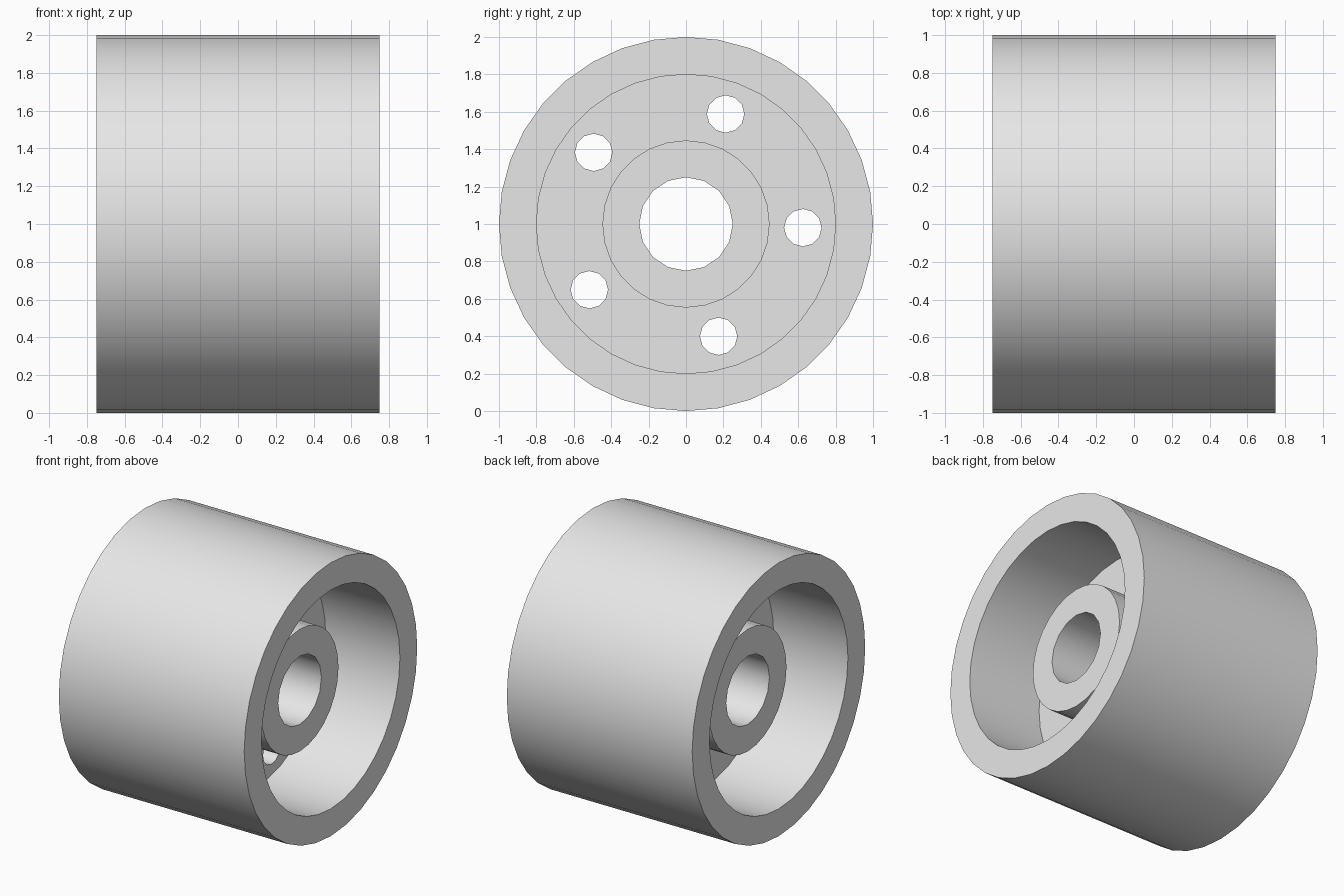
import bpy, math

if "Cube" in bpy.data.objects:
    bpy.data.objects.remove(bpy.data.objects["Cube"])

grey = bpy.data.materials.new("plain grey")
grey.diffuse_color = (0.8, 0.8, 0.8, 1)
grey.use_nodes = True
grey.node_tree.nodes["Principled BSDF"].inputs["Base Color"].default_value = grey.diffuse_color


def cylinder(name, radius, length, sides, y=0.0, z=1.0):
    """Cylinder lying along the x axis."""
    bpy.ops.mesh.primitive_cylinder_add(vertices=sides, radius=radius, depth=length,
                                        location=(0, y, z), rotation=(0, math.pi / 2, 0))
    ob = bpy.context.object
    ob.name = name
    ob.data.materials.append(grey)
    return ob


def cut(ob, cutters):
    """Subtract the cutters, bake the result and shade it smooth with sharp edges."""
    for c in cutters:
        m = ob.modifiers.new("cut", 'BOOLEAN')
        m.operation = 'DIFFERENCE'
        m.solver = 'EXACT'
        m.object = c
    bpy.context.view_layer.update()
    mesh = bpy.data.meshes.new_from_object(
        ob.evaluated_get(bpy.context.evaluated_depsgraph_get()))
    ob.modifiers.clear()
    ob.data = mesh
    for c in cutters:
        bpy.data.objects.remove(c, do_unlink=True)
    bpy.ops.object.select_all(action='DESELECT')
    ob.select_set(True)
    bpy.context.view_layer.objects.active = ob
    bpy.ops.object.shade_smooth_by_angle(angle=math.radians(35))


# wide outer rim
rim = cylinder("rim", 1.0, 1.5, 36)
cut(rim, [cylinder("rim_cutter", 0.8, 2.0, 36)])

# central hub with axle bore
hub = cylinder("hub", 0.447, 1.0, 28)
cut(hub, [cylinder("bore_cutter", 0.25, 2.0, 16)])

# web disc joining hub and rim, with five round holes
web = cylinder("web", 0.805, 0.3, 36)
holes = [cylinder("web_centre_cutter", 0.44, 1.0, 28)]
for i in range(5):
    a = math.radians(-1.8 + 72 * i)
    holes.append(cylinder("hole_cutter", 0.1, 1.0, 12,
                          0.625 * math.cos(a), 1 + 0.625 * math.sin(a)))
cut(web, holes)
